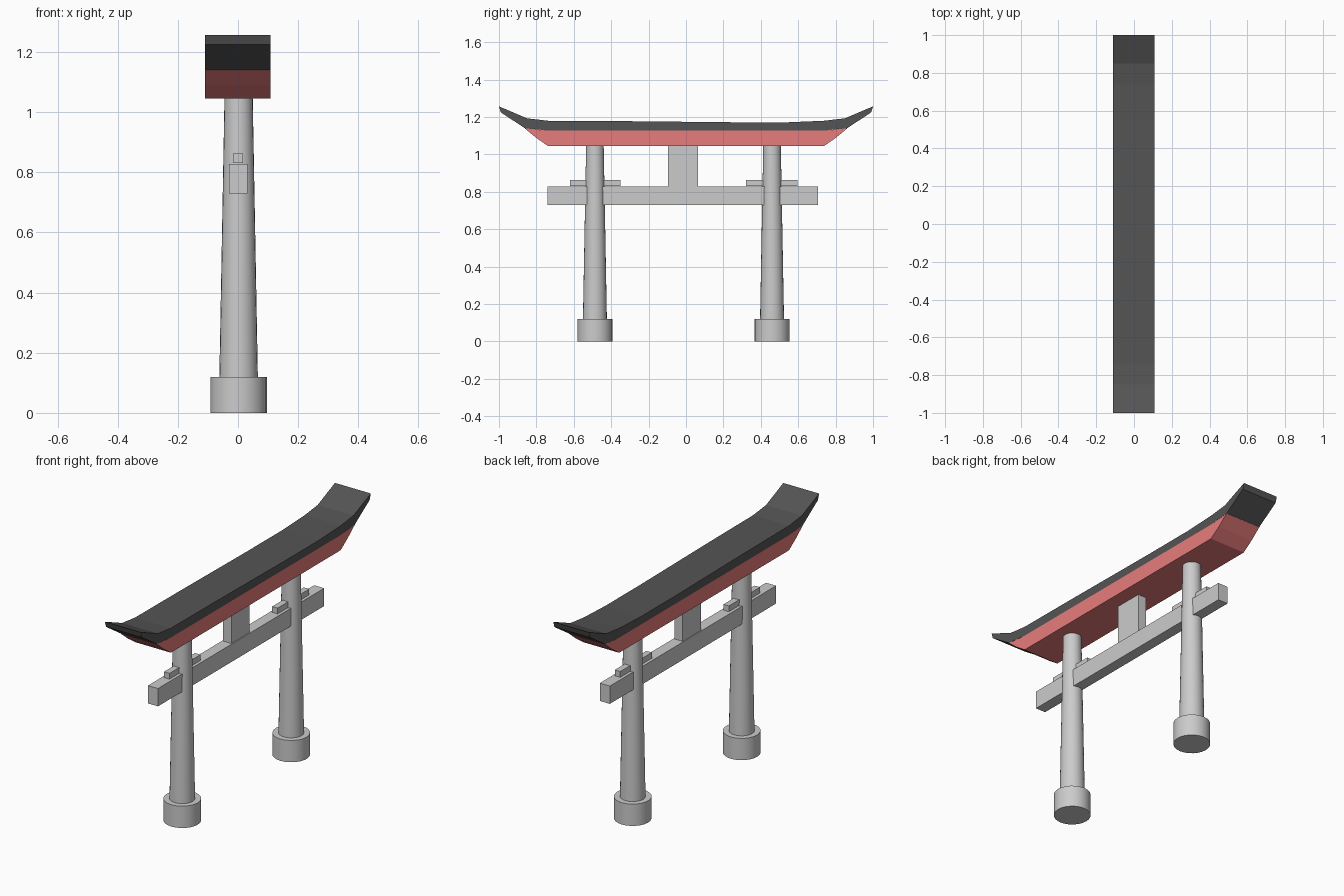
import bpy, bmesh, math

if "Cube" in bpy.data.objects:
    bpy.data.objects.remove(bpy.data.objects["Cube"])


def material(name, color):
    m = bpy.data.materials.new(name)
    m.diffuse_color = color
    m.use_nodes = True
    m.node_tree.nodes["Principled BSDF"].inputs["Base Color"].default_value = m.diffuse_color
    return m


red = material("red_paint", (0.8, 0.2, 0.2, 1))
dark = material("dark_roof", (0.09, 0.09, 0.09, 1))


def finish(name, bm, mat=None):
    bmesh.ops.recalc_face_normals(bm, faces=bm.faces[:])
    me = bpy.data.meshes.new(name)
    bm.to_mesh(me)
    bm.free()
    ob = bpy.data.objects.new(name, me)
    bpy.context.collection.objects.link(ob)
    if mat:
        me.materials.append(mat)
    return ob


def box(name, x, y, z):
    bm = bmesh.new()
    for v in bmesh.ops.create_cube(bm, size=1)["verts"]:
        v.co = [r[0] if c < 0 else r[1] for c, r in zip(v.co, (x, y, z))]
    return finish(name, bm)


def round_post(name, y, r1, r2, z1, z2):
    bm = bmesh.new()
    bmesh.ops.create_cone(bm, cap_ends=True, segments=24, radius1=r1, radius2=r2, depth=z2 - z1)
    bmesh.ops.translate(bm, verts=bm.verts[:], vec=(0.002, y, (z1 + z2) / 2))
    ob = finish(name, bm)
    bpy.ops.object.select_all(action='DESELECT')
    bpy.context.view_layer.objects.active = ob
    ob.select_set(True)
    bpy.ops.object.shade_smooth_by_angle(angle=math.radians(40))


def lintel(name, lower, upper, mat):
    # strip between two (y, z) lines, extruded across x
    bm = bmesh.new()
    rows = []
    for (ya, za), (yb, zb) in zip(lower, upper):
        rows.append([bm.verts.new(p) for p in
                     ((-0.11, ya, za), (0.108, ya, za), (0.108, yb, zb), (-0.11, yb, zb))])
    for a, b in zip(rows, rows[1:]):
        for i in range(4):
            j = (i + 1) % 4
            bm.faces.new((a[i], a[j], b[j], b[i]))
    bm.faces.new(rows[0])
    bm.faces.new(rows[-1])
    finish(name, bm, mat)


# Two tapered pillars with drum bases and wedges
for side, y, wedge in (("left", -0.487, (-0.62, -0.35)), ("right", 0.46, (0.32, 0.595))):
    round_post(side + "_base", y, 0.094, 0.094, 0, 0.12)
    round_post(side + "_pillar", y, 0.064, 0.047, 0.12, 1.045)
    box(side + "_wedge", (-0.016, 0.017), wedge, (0.83, 0.862))

# Tie beam and centre strut
box("tie_beam", (-0.03, 0.031), (-0.74, 0.705), (0.73, 0.828))
box("centre_strut", (-0.025, 0.026), (-0.095, 0.065), (0.828, 1.045))

# Red lintel with flared ends
lintel("red_lintel",
       [(-0.862, 1.139), (-0.80, 1.088), (-0.738, 1.045), (0.738, 1.045), (0.80, 1.088), (0.862, 1.139)],
       [(-0.862, 1.14), (-0.80, 1.133), (-0.738, 1.128), (0.738, 1.128), (0.80, 1.133), (0.862, 1.14)], red)

# Dark upswept roof beam
lintel("roof_beam",
       [(-0.99, 1.225), (-0.862, 1.14), (-0.738, 1.128), (-0.35, 1.128),
        (0.24, 1.128), (0.55, 1.128), (0.738, 1.128), (0.862, 1.14), (0.99, 1.225)],
       [(-1, 1.257), (-0.85, 1.193), (-0.738, 1.18), (-0.35, 1.178),
        (0.24, 1.172), (0.55, 1.172), (0.738, 1.18), (0.85, 1.193), (1, 1.257)], dark)
